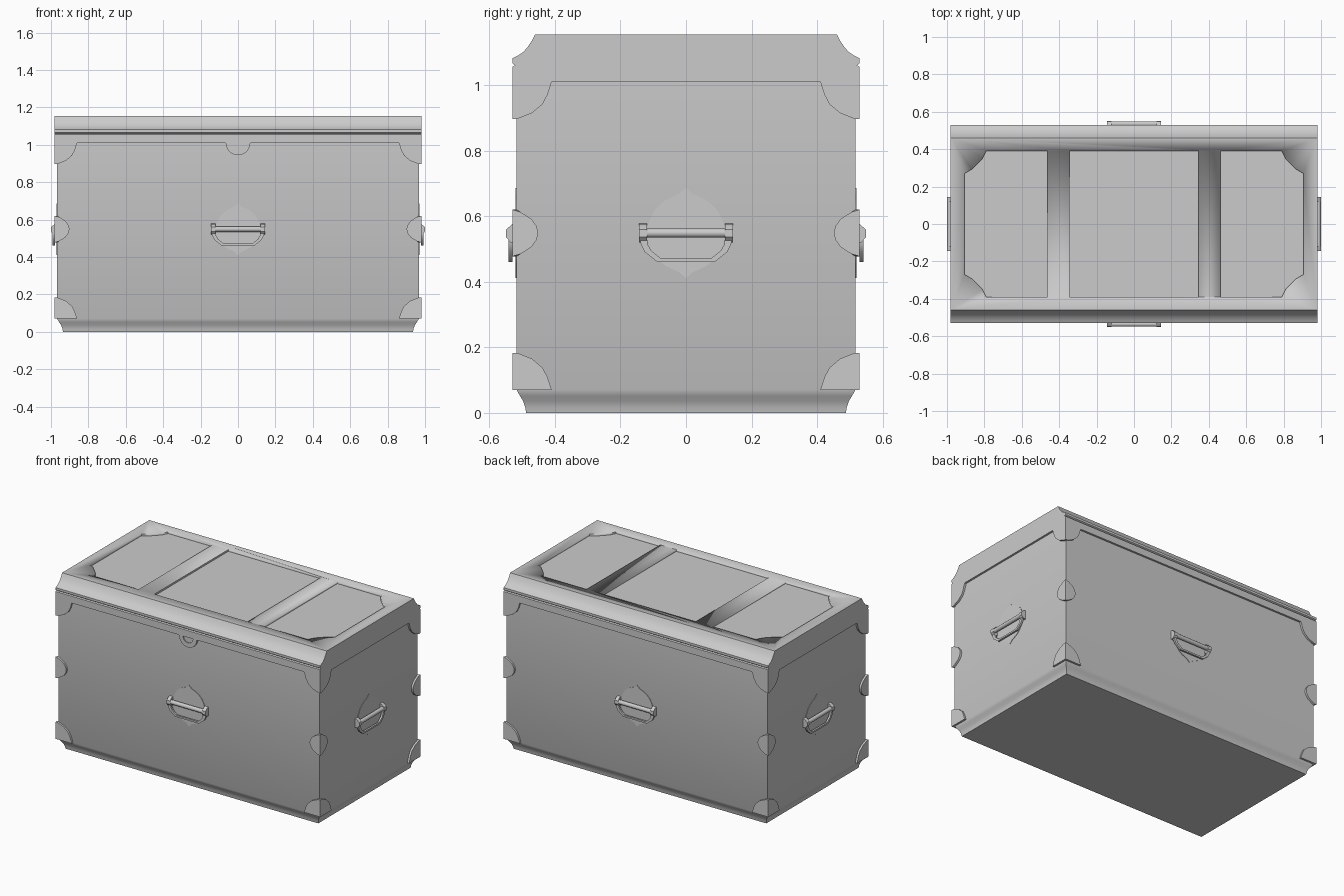
import bpy, bmesh
from math import pi, sin, cos, radians
from mathutils import Matrix, Vector

if "Cube" in bpy.data.objects:
    bpy.data.objects.remove(bpy.data.objects["Cube"])

BX, BY = 0.967, 0.517      # half size of the body
EDGE = 0.013               # how far lid and metal fittings stand proud


def finish(name, bm):
    bmesh.ops.recalc_face_normals(bm, faces=bm.faces)
    me = bpy.data.meshes.new(name)
    bm.to_mesh(me)
    bm.free()
    ob = bpy.data.objects.new(name, me)
    bpy.context.collection.objects.link(ob)
    bpy.ops.object.select_all(action='DESELECT')
    ob.select_set(True)
    bpy.context.view_layer.objects.active = ob
    bpy.ops.object.shade_smooth_by_angle(angle=radians(35))
    return ob


def loft(bm, rings):
    """Skin equal-length rings of points and cap both ends."""
    loops = [[bm.verts.new(p) for p in r] for r in rings]
    for a, b in zip(loops, loops[1:]):
        n = len(a)
        for i in range(n):
            bm.faces.new((a[i], a[(i + 1) % n], b[(i + 1) % n], b[i]))
    bm.faces.new(loops[0])
    bm.faces.new(loops[-1])


def plate(bm, pts, k, d0, d1, lim=9):
    """Extrude a (u, z) outline outwards from side k (0 front, 1 right, 2 back, 3 left)."""
    dist = BX if k % 2 else BY
    rot = Matrix.Rotation(k * pi / 2, 3, 'Z')
    back = [rot @ Vector((max(-lim, min(lim, u)), -dist - d0, z)) for u, z in pts]
    front = [rot @ Vector((u, -dist - d1, z)) for u, z in pts]
    loft(bm, [back, front])


def arc(r, z, a0, a1, n):
    return [(r * cos(radians(a0 + (a1 - a0) * i / n)),
             z + r * sin(radians(a0 + (a1 - a0) * i / n))) for i in range(n + 1)]


# Body with flared base
bm = bmesh.new()
rings = [(0.936, 0.488, 0), (0.939, 0.491, 0.018), (0.946, 0.497, 0.036),
         (0.957, 0.507, 0.052), (BX, BY, 0.07), (BX, BY, 1.02)]
loft(bm, [[(-x, -y, z), (x, -y, z), (x, y, z), (-x, y, z)] for x, y, z in rings])
finish("chest_body", bm)

# Lid: moulded profile run along x
half = [(0.53, 1.01), (0.53, 1.056), (0.522, 1.061), (0.53, 1.067), (0.53, 1.082),
        (0.514, 1.090), (0.497, 1.101), (0.483, 1.117), (0.471, 1.135), (0.461, 1.155)]
profile = half + [(-y, z) for y, z in reversed(half)]
bm = bmesh.new()
loft(bm, [[(x, y, z) for y, z in profile] for x in (-BX - EDGE, BX + EDGE)])
lid = finish("lid", bm)

# Three sunken panels cut into the lid top
corner = [(0.905, 0.27), (0.868, 0.292), (0.81, 0.35), (0.79, 0.39)]
side = [(0.463, -0.39)] + [(x, -y) for x, y in reversed(corner)] + corner + [(0.463, 0.39)]
middle = [(-0.345, -0.39), (0.345, -0.39), (0.345, 0.39), (-0.345, 0.39)]
bm = bmesh.new()
for shape in (side, [(-x, y) for x, y in side], middle):
    loft(bm, [[(x, y, z) for x, y in shape] for z in (1.143, 1.2)])
cutter = finish("panel_cutter", bm)
cutter.hide_render = True
mod = lid.modifiers.new("panels", 'BOOLEAN')
mod.object = cutter
mod.operation = 'DIFFERENCE'
mod.solver = 'EXACT'
bpy.context.view_layer.objects.active = lid
bpy.ops.object.modifier_apply(modifier=mod.name)
bpy.data.objects.remove(cutter)

# Corner and mid-edge brackets on all four sides, mitred where they meet
foot = [(0, 0.07), (0, 0.183), (0.015, 0.183), (0.06, 0.165), (0.092, 0.138),
        (0.107, 0.11), (0.12, 0.07)]
mid = [(0, 0.62), (0.025, 0.613), (0.058, 0.592), (0.074, 0.57), (0.079, 0.549),
       (0.074, 0.528), (0.058, 0.506), (0.025, 0.485), (0, 0.478)]
corners, mids = bmesh.new(), bmesh.new()
for k in range(4):
    w = (BY if k % 2 else BX) + EDGE
    for s in (-1, 1):
        lim = w - EDGE
        plate(corners, [(s * (w - a), z) for a, z in foot], k, 0, EDGE, lim)
        plate(corners, [(s * (w - a), 1.08 - z) for a, z in foot], k, 0, EDGE, lim)
        plate(mids, [(s * (w - a), z) for a, z in mid], k, 0, EDGE, lim)
finish("corner_brackets", corners)
finish("edge_brackets", mids)

# Front clasp: half-round flap with a small half-round opening
bm = bmesh.new()
plate(bm, arc(0.066, 1.01, 180, 360, 12) + arc(0.037, 1.01, 360, 180, 12), 0, 0, EDGE)
finish("clasp", bm)
bm = bmesh.new()
plate(bm, arc(0.037, 1.01, 180, 360, 12), 0, 0, 0.006)
finish("clasp_stud", bm)

# Handles: pointed round plate, two lugs, bar and hanging bail on each side
HZ = 0.549
outline = []
for a in range(0, 360, 10):
    off = abs((a + 90) % 180)          # zero at top and bottom
    off = min(off, 180 - off)
    r = 0.138 if off == 0 else 0.121 if off == 10 else 0.118
    outline.append((r * cos(radians(a)), HZ + r * sin(radians(a))))
lug = [(0, 0.578), (0.013, 0.576), (0.032, 0.56), (0.033, 0.537), (0.018, 0.52), (0, 0.52)]
outer = [(0.14, 0.545), (0.138, 0.515), (0.126, 0.491), (0.088, 0.461)]
inner = [(0.120, 0.545), (0.117, 0.515), (0.107, 0.496), (0.077, 0.472)]
bail = (outer + [(-u, z) for u, z in reversed(outer)]
        + [(-u, z) for u, z in inner] + list(reversed(inner)))
for k, label in enumerate(("front", "right", "back", "left")):
    dist = BX if k % 2 else BY
    rot = Matrix.Rotation(k * pi / 2, 3, 'Z')
    bm = bmesh.new()
    plate(bm, outline, k, 0, 0.003)
    finish(label + "_handle_plate", bm)
    bm = bmesh.new()
    plate(bm, bail, k, 0.012, 0.024)
    for s in (-1, 1):
        loft(bm, [[rot @ Vector((s * u, -dist - d, z)) for d, z in lug]
                  for u in (0.119, 0.144)])
    ring = [(0.014 * cos(i * pi / 6), 0.014 * sin(i * pi / 6)) for i in range(12)]
    loft(bm, [[rot @ Vector((u, -dist - 0.018 + c, HZ + t)) for c, t in ring]
              for u in (-0.125, 0.125)])
    finish(label + "_handle", bm)
